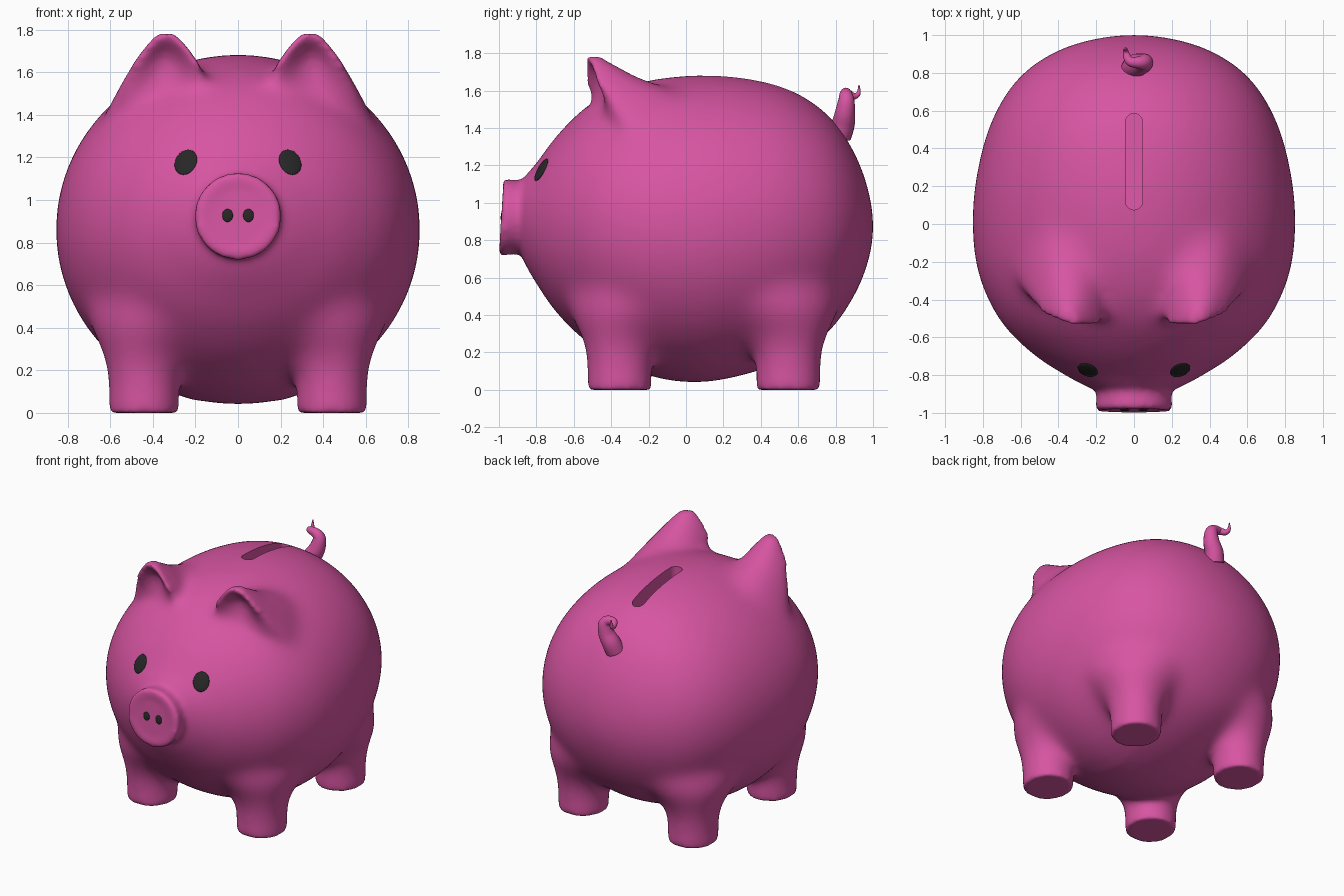
import bpy, bmesh
from math import sin, cos, pi
from mathutils import Vector
from mathutils.bvhtree import BVHTree

if "Cube" in bpy.data.objects:
    bpy.data.objects.remove(bpy.data.objects["Cube"])


def material(name, rgb):
    m = bpy.data.materials.new(name)
    m.diffuse_color = (*rgb, 1)
    m.use_nodes = True
    m.node_tree.nodes["Principled BSDF"].inputs["Base Color"].default_value = m.diffuse_color
    return m


PINK = material("pink glaze", (0.68, 0.09, 0.36))
DARK = material("dark paint", (0.02, 0.02, 0.02))
SEG = 48
ANGLES = [2 * pi * i / SEG for i in range(SEG)]


def smooth_rows(rows, steps, first=None, last=None):
    """Catmull-Rom interpolation through rows of numbers."""
    p = [first or rows[0], *rows, last or rows[-1]]
    out = []
    for i in range(1, len(p) - 2):
        for k in range(steps):
            t = k / steps
            out.append([0.5 * (2 * b + (c - a) * t + (2 * a - 5 * b + 4 * c - d) * t**2
                               + (3 * b - a - 3 * c + d) * t**3)
                        for a, b, c, d in zip(*p[i - 1:i + 3])])
    return out + [list(rows[-1])]


def loft(bm, rings):
    """Skin a list of point rings and close both ends."""
    loops = [[bm.verts.new(p) for p in ring] for ring in rings]
    for a, b in zip(loops, loops[1:]):
        for i in range(len(a)):
            j = (i + 1) % len(a)
            bm.faces.new((a[i], a[j], b[j], b[i]))
    bm.faces.new(loops[0][::-1])
    bm.faces.new(loops[-1])


def finish(bm, name, mat):
    bmesh.ops.remove_doubles(bm, verts=bm.verts, dist=1e-4)
    bmesh.ops.recalc_face_normals(bm, faces=bm.faces)
    me = bpy.data.meshes.new(name)
    bm.to_mesh(me)
    bm.free()
    ob = bpy.data.objects.new(name, me)
    bpy.context.collection.objects.link(ob)
    me.materials.append(mat)
    return ob


# Body sections: y, top z, bottom z, half width
bm = bmesh.new()
body = [(-.93, .92, .92, 0), (-.88, 1.11, .72, .20), (-.80, 1.215, .565, .37),
        (-.68, 1.375, .395, .55), (-.50, 1.54, .23, .72), (-.25, 1.645, .09, .83),
        (.03, 1.683, .036, .858), (.30, 1.672, .075, .828), (.55, 1.61, .165, .755),
        (.75, 1.482, .295, .635), (.88, 1.31, .465, .48), (.967, 1.105, .655, .275),
        (1.006, .87, .87, 0)]
ends = [(y, lo, hi, -w) for y, hi, lo, w in (body[1], body[-2])]
loft(bm, [[(w * cos(a), y, (hi + lo) / 2 + (hi - lo) / 2 * sin(a)) for a in ANGLES]
          for y, hi, lo, w in smooth_rows(body, 6, *ends)])

# Snout: y, radius, with a slightly tilted dished face
snout = [(-.983, .001), (-.983, .13), (-.99, .17), (-.99, .197), (-.975, .207),
         (-.93, .199), (-.89, .198), (-.75, .19)]
loft(bm, [[(r * cos(a), y + .06 * r * sin(a), .923 + r * sin(a)) for a in ANGLES]
          for y, r in snout])

# Legs with broad hips: z, radius, pull towards the belly
leg = [(0, .163, 0), (.1, .166, 0), (.18, .174, 0), (.24, .19, .005), (.31, .228, .02),
       (.40, .31, .06), (.50, .39, .12), (.65, .46, .21)]
for s in (1, -1):
    for y0 in (-.355, .547):
        pull = -1 if y0 > 0 else 1
        loft(bm, [[(s * (.441 - d) + r * cos(a), y0 + pull * d + 1.04 * r * sin(a), z)
                   for a in ANGLES] for z, r, d in smooth_rows(leg, 4)])

# Ears: z, inner x, outer x, front y, back y, depth of the hollow
ear = [(1.28, .12, .68, -.28, .10, 0), (1.42, .12, .62, -.42, .12, 0),
       (1.52, .135, .57, -.485, .06, .05), (1.60, .16, .52, -.515, -.07, .085),
       (1.68, .21, .465, -.53, -.26, .08), (1.745, .26, .415, -.54, -.40, .03),
       (1.782, .30, .375, -.535, -.455, 0)]
for s in (1, -1):
    rings = []
    for z, xi, xo, yf, yb, dent in smooth_rows(ear, 4):
        ring = []
        for a in ANGLES:
            x = (xi + xo) / 2 + (xo - xi) / 2 * cos(a)
            y = yf + .03 + ((yb - yf - .03) * sin(a) if sin(a) > 0
                            else dent * sin(a)**4 + .03 * sin(a))
            ring.append((s * x, y + .2 * (x - .34), z))
        rings.append(ring)
    loft(bm, rings)

pig = finish(bm, "pig_body", PINK)

# Coin slot cutter
bm = bmesh.new()
loft(bm, [[(.045 * cos(a), (.54 if sin(a) > 0 else .12) + .045 * sin(a),
            z - (.07 if sin(a) > 0 and z < 1.7 else 0)) for a in ANGLES] for z in (1.56, 1.85)])
cutter = finish(bm, "slot_cutter", PINK)
cutter.hide_render = True
bpy.context.view_layer.objects.active = pig
pig.select_set(True)


def apply_modifier(kind, **settings):
    m = pig.modifiers.new("step", kind)
    for key, value in settings.items():
        setattr(m, key, value)
    bpy.ops.object.modifier_apply(modifier=m.name)


def ramp(v, lo, hi):
    return min(1, max(0, (v - lo) / (hi - lo)))


# Fuse the parts, blend the joints widely but keep feet, snout and ear rims crisp
apply_modifier('REMESH', mode='VOXEL', voxel_size=.016)
group = pig.vertex_groups.new(name="blend")
for v in pig.data.vertices:
    x, y, z = v.co
    feet = 1 if abs(x) < .2 else ramp(z, .06, .2)
    rims = max(ramp(-z, -1.64, -1.54), ramp(y, -.42, -.28) * ramp(-z, -1.74, -1.68))
    group.add([v.index], min(feet, rims, ramp(y, -.87, -.78)), 'REPLACE')
apply_modifier('SMOOTH', factor=.5, iterations=130, vertex_group="blend")
apply_modifier('SMOOTH', factor=.5, iterations=12)
apply_modifier('BOOLEAN', operation='DIFFERENCE', solver='EXACT', object=cutter)
bpy.data.objects.remove(cutter)
bpy.ops.object.shade_smooth_by_angle(angle=.9)

# Eyes and nostrils: flat discs laid on the surface
tree = BVHTree.FromObject(pig, bpy.context.evaluated_depsgraph_get())
for s, side in ((1, "left"), (-1, "right")):
    for part, x, z, size in (("eye", .245, 1.177, (.055, .067, .012)),
                             ("nostril", .049, .927, (.025, .031, .008))):
        hit, normal, _, _ = tree.ray_cast(Vector((s * x, -2, z)), Vector((0, 1, 0)))
        bpy.ops.mesh.primitive_uv_sphere_add(segments=32, ring_count=16, location=hit)
        ob = bpy.context.object
        ob.name = f"{part}_{side}"
        ob.scale = size
        ob.rotation_euler = normal.to_track_quat('Z', 'Y').to_euler()
        ob.data.materials.append(DARK)
        bpy.ops.object.shade_smooth()

# Curly tail: x, y, z, radius
tail = [(-.005, .82, 1.36, .065), (.015, .84, 1.42, .062), (.045, .85, 1.48, .054),
        (.055, .857, 1.545, .044), (.03, .855, 1.58, .034), (-.02, .86, 1.587, .025),
        (-.04, .895, 1.57, .019), (-.045, .922, 1.585, .012), (-.045, .925, 1.63, .003)]
cu = bpy.data.curves.new("tail", 'CURVE')
cu.dimensions, cu.bevel_depth, cu.bevel_resolution, cu.use_fill_caps = '3D', 1, 6, True
points = smooth_rows(tail, 6)
sp = cu.splines.new('POLY')
sp.points.add(len(points) - 1)
for p, (x, y, z, r) in zip(sp.points, points):
    p.co, p.radius = (x, y, z, 1), r
sp.use_smooth = True
cu.materials.append(PINK)
bpy.context.collection.objects.link(bpy.data.objects.new("tail", cu))
